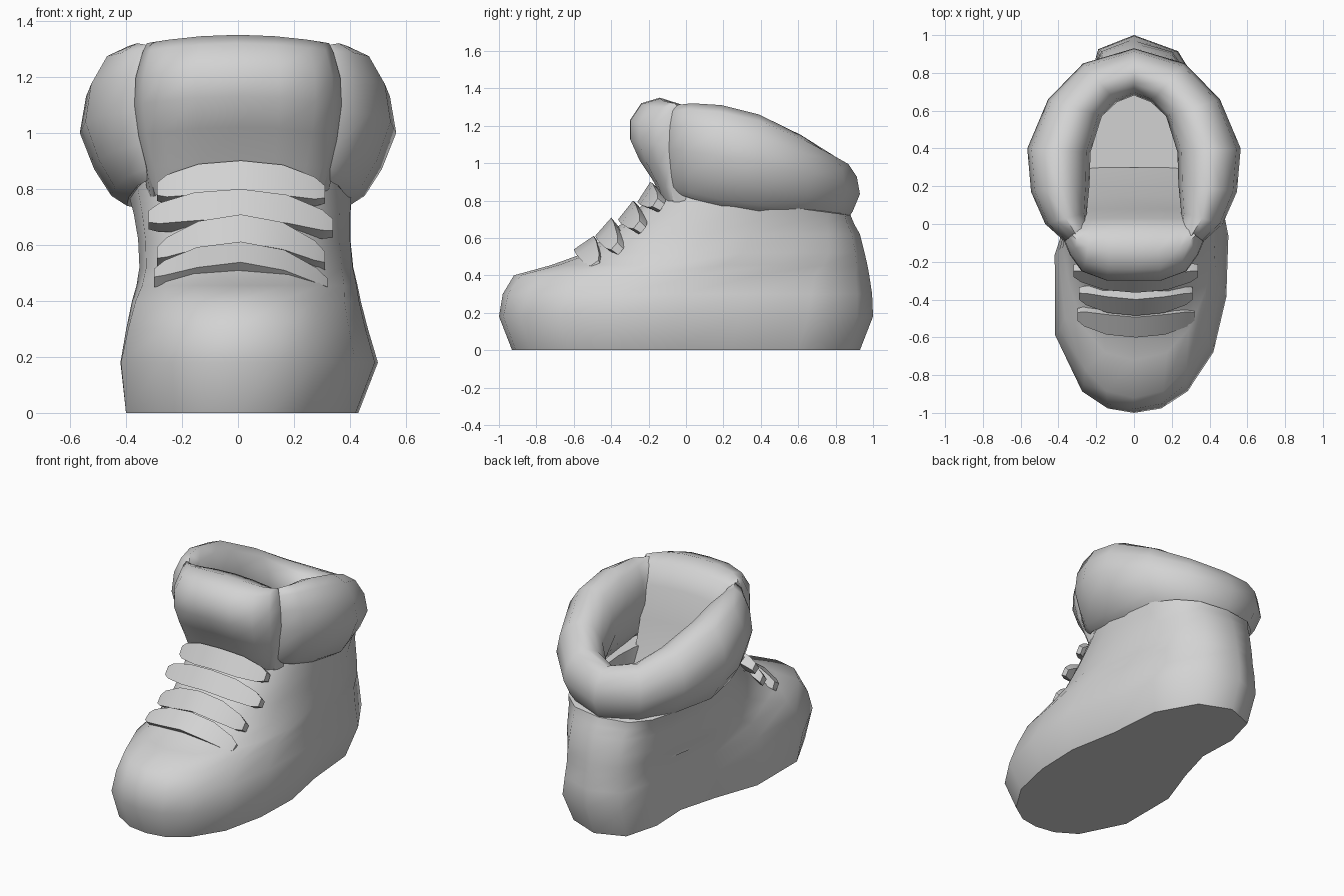
import bpy, bmesh, math

cube = bpy.data.objects.get("Cube")
if cube:
    bpy.data.objects.remove(cube, do_unlink=True)

grey = bpy.data.materials.new("plain_grey")
grey.use_nodes = True
grey.diffuse_color = (0.65, 0.65, 0.65, 1)
grey.node_tree.nodes["Principled BSDF"].inputs["Base Color"].default_value = (0.65, 0.65, 0.65, 1)


def loft(name, rings, angle):
    """Skin a list of closed rings, cap both ends and smooth the result."""
    bm = bmesh.new()
    rows = [[bm.verts.new(p) for p in ring] for ring in rings]
    n = len(rows[0])
    for a, b in zip(rows, rows[1:]):
        for i in range(n):
            j = (i + 1) % n
            bm.faces.new((a[i], a[j], b[j], b[i]))
    bm.faces.new(rows[0])
    bm.faces.new(rows[-1])
    bmesh.ops.recalc_face_normals(bm, faces=bm.faces)
    mesh = bpy.data.meshes.new(name)
    bm.to_mesh(mesh)
    bm.free()
    mesh.materials.append(grey)
    obj = bpy.data.objects.new(name, mesh)
    bpy.context.collection.objects.link(obj)
    bpy.ops.object.select_all(action='DESELECT')
    obj.select_set(True)
    bpy.context.view_layer.objects.active = obj
    bpy.ops.object.shade_smooth_by_angle(angle=math.radians(angle))


# Foot outline, from the toe round the outer side to the heel and back
SOLE = [(0, -.93), (.12, -.91), (.24, -.83), (.36, -.64), (.42, -.37), (.43, -.07),
        (.37, .25), (.34, .6), (.2, .85), (0, .93), (-.18, .86), (-.24, .64),
        (-.23, .38), (-.3, .13), (-.4, -.15), (-.4, -.55), (-.26, -.83), (-.13, -.91)]


def foot_ring(z, slope, front, back, left, right, mix):
    """Foot outline fitted to the given extents and blended towards a full oval."""
    ring = []
    for i, (sx, sy) in enumerate(SOLE):
        a = math.tau * i / len(SOLE)
        sx = sx / (.43 if sx > 0 else .4)
        oval = math.copysign(abs(math.sin(a)) ** .7, math.sin(a))
        x = sx + (oval - sx) * mix
        y = sy / .93 + (-math.cos(a) - sy / .93) * mix
        x *= right if x > 0 else left
        y = (front + back) / 2 + y * (back - front) / 2
        ring.append((x, y, z - slope * (y - .35)))
    return ring


# Boot body, folding inward at the top and down to the inner floor
loft("boot_body", [foot_ring(*r) for r in (
    (0, 0, -.93, .93, .40, .43, 0),
    (.18, 0, -1, 1, .42, .50, .05),
    (.30, 0, -.98, .995, .40, .465, .2),
    (.40, 0, -.92, .98, .38, .44, .4),
    (.455, 0, -.72, .97, .365, .43, .65),
    (.52, 0, -.54, .955, .355, .415, .8),
    (.62, 0, -.41, .93, .36, .405, .85),
    (.70, .05, -.28, .90, .375, .405, .9),
    (.79, .13, -.15, .88, .40, .41, 1),
    (.80, .10, -.04, .72, .29, .29, 1),
    (.40, 0, -.04, .72, .29, .29, 1))], 55)


# Padded collar: outer point, inner point, top and bottom of each section
HALF = [((.30, -.1), (.2, -.04), 1.28, .87),
        ((.37, -.09), (.24, -.03), 1.31, .84),
        ((.47, 0), (.25, .06), 1.32, .81),
        ((.545, .17), (.235, .21), 1.31, .77),
        ((.565, .4), (.23, .38), 1.26, .74),
        ((.455, .66), (.17, .57), 1.15, .72),
        ((.27, .85), (.09, .645), 1.06, .68),
        ((0, .93), (0, .68), 1.02, .65)]


def collar_ring(outer, inner, top, bottom, side):
    """Rounded section, drawn in towards the ankle at its lower half."""
    ring = []
    for i in range(12):
        a = math.tau * i / 12
        t = .5 + .5 * math.cos(a) * (1 + .4 * min(math.sin(a), 0))
        x, y = (p + (q - p) * t for p, q in zip(inner, outer))
        ring.append((x * side, y, (top + bottom) / 2 + math.sin(a) * (top - bottom) / 2))
    return ring


loft("collar", [collar_ring(*s, 1) for s in HALF]
     + [collar_ring(*s, -1) for s in HALF[-2::-1]], 60)


# Tongue pad profile: depth, height, half width, how far the sides wrap back
TONGUE = [(-.12, .76, .28, .06), (-.17, .9, .325, .09), (-.25, 1.02, .355, .16),
          (-.3, 1.13, .37, .21), (-.3, 1.23, .365, .21), (-.24, 1.32, .34, .17),
          (-.14, 1.35, .325, .08), (-.03, 1.315, .31, 0), (.03, 1.2, .28, 0),
          (.08, 1.0, .27, 0), (.15, .75, .27, 0), (.3, .41, .27, 0), (.2, .38, .26, 0)]
loft("tongue", [[(s * w, y + bow * abs(s) ** 5, z - .03 * s * s)
                 for y, z, w, bow in TONGUE]
                for s in (-1, -.92, -.75, -.4, 0, .4, .75, .92, 1)], 60)


def lace(name, y, z, tip_y, left_z, right_z, half, pitch):
    """Flat strap bowed over the instep, tapering to both tips."""
    c, s = math.cos(pitch), math.sin(pitch)
    rings = []
    for t in (-1, -.88, -.5, 0, .5, .88, 1):
        drop = abs(t) ** 1.8
        cy = y + (tip_y - y) * drop
        cz = z + ((right_z if t > 0 else left_z) - z) * drop
        wide = .065 * (1 - .6 * abs(t) ** 6)
        thick = .03 * (1 - .4 * abs(t) ** 5)
        rings.append([(half * t + .01, cy + u * wide * c + v * thick * s,
                       cz + u * wide * s - v * thick * c)
                      for u, v in ((-1, -1), (1, -1), (.8, 1.6), (-.8, 1.6))])
    loft(name, rings, 40)


# Four crossing laces up the instep
lace("lace_1", -.53, .55, -.48, .485, .45, .31, .6)
lace("lace_2", -.42, .64, -.37, .56, .545, .30, .85)
lace("lace_3", -.30, .73, -.25, .69, .66, .33, .9)
lace("lace_4", -.20, .83, -.15, .79, .78, .30, 1.0)
